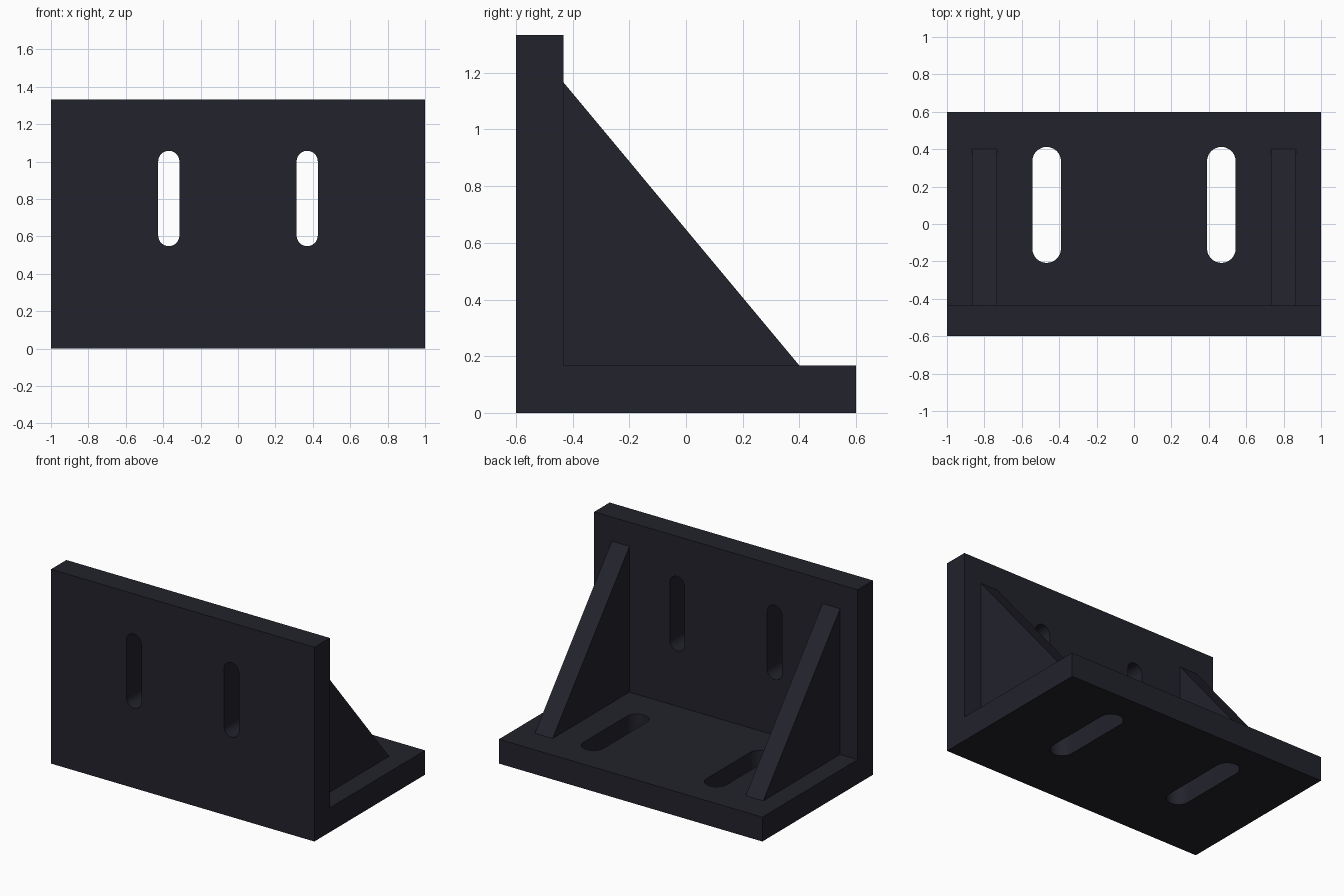
import bpy, bmesh, math
from mathutils import Vector

if "Cube" in bpy.data.objects:
    bpy.data.objects.remove(bpy.data.objects["Cube"])

paint = bpy.data.materials.new("dark slate")
paint.diffuse_color = (0.016, 0.016, 0.025, 1)
paint.use_nodes = True
paint.node_tree.nodes["Principled BSDF"].inputs["Base Color"].default_value = paint.diffuse_color


def prism(name, outline, depth):
    """Extrude a closed outline of 3D points along the depth vector."""
    bm = bmesh.new()
    face = bm.faces.new([bm.verts.new(p) for p in outline])
    ext = bmesh.ops.extrude_face_region(bm, geom=[face])
    moved = [v for v in ext["geom"] if isinstance(v, bmesh.types.BMVert)]
    bmesh.ops.translate(bm, verts=moved, vec=Vector(depth))
    bmesh.ops.recalc_face_normals(bm, faces=bm.faces)
    mesh = bpy.data.meshes.new(name)
    bm.to_mesh(mesh)
    bm.free()
    mesh.materials.append(paint)
    obj = bpy.data.objects.new(name, mesh)
    bpy.context.collection.objects.link(obj)
    return obj


def slot_outline(cx, cy, width, length, steps=16):
    """Round-ended slot, long in its second axis."""
    r, h = width / 2, (length - width) / 2
    pts = []
    for start, off in ((0, h), (math.pi, -h)):
        for i in range(steps + 1):
            a = start + math.pi * i / steps
            pts.append((cx + r * math.cos(a), cy + off + r * math.sin(a)))
    return pts


T = 0.167            # plate thickness
FRONT, BACK, TOP = -0.6, 0.6, 1.333
INNER = FRONT + T    # inner face of the upright plate

# L-shaped body: upright plate and base plate in one piece
profile = [(FRONT, 0), (BACK, 0), (BACK, T), (INNER, T), (INNER, TOP), (FRONT, TOP)]
body = prism("angle_plate", [(-1, y, z) for y, z in profile], (2, 0, 0))

# Slots through the upright plate and the base plate
cutters = []
for side in (-1, 1):
    up = slot_outline(side * 0.37, 0.803, 0.113, 0.51)
    cutters.append(prism("upright_slot_cutter", [(x, FRONT - 0.1, z) for x, z in up], (0, T + 0.2, 0)))
    base = slot_outline(side * 0.467, 0.102, 0.153, 0.62)
    cutters.append(prism("base_slot_cutter", [(x, y, -0.1) for x, y in base], (0, 0, T + 0.2)))

for cutter in cutters:
    mod = body.modifiers.new("slot", 'BOOLEAN')
    mod.operation = 'DIFFERENCE'
    mod.solver = 'EXACT'
    mod.object = cutter

# Apply the cuts and remove the cutters
bpy.context.view_layer.objects.active = body
body.select_set(True)
for mod in list(body.modifiers):
    bpy.ops.object.modifier_apply(modifier=mod.name)
for cutter in cutters:
    bpy.data.objects.remove(cutter)
bpy.ops.object.shade_smooth_by_angle(angle=math.radians(30))

# Triangular ribs bracing the two plates
for name, x in (("left_rib", -0.867), ("right_rib", 0.733)):
    prism(name, [(x, INNER, T), (x, 0.4, T), (x, INNER, 1.167)], (0.134, 0, 0))
